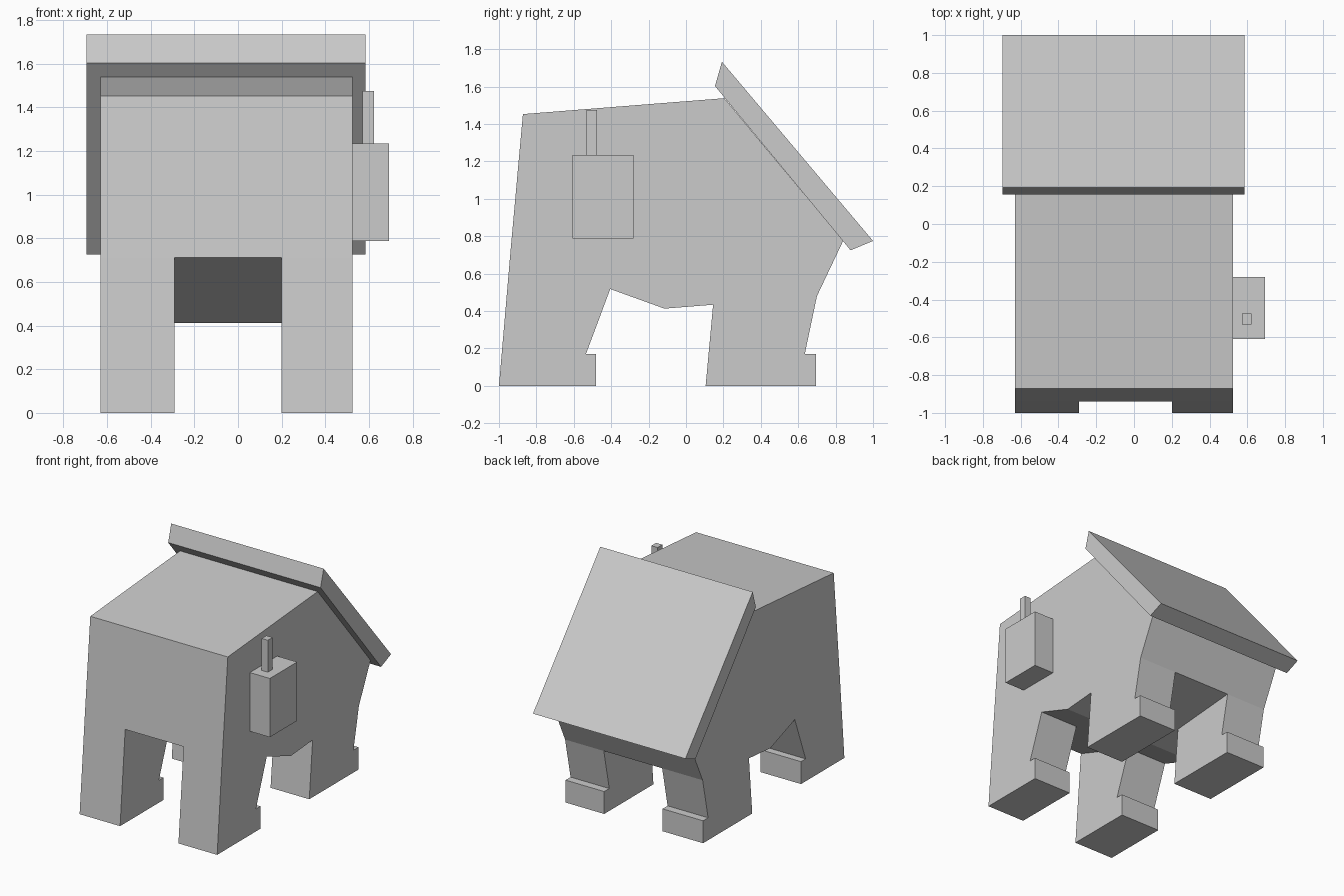
import bpy, bmesh

if "Cube" in bpy.data.objects:
    bpy.data.objects.remove(bpy.data.objects["Cube"])


def prism(name, profile, x0, x1, open_side=False):
    """Extrude a (y, z) profile along x; open_side leaves out the closing edge's hidden face."""
    bm = bmesh.new()
    a = [bm.verts.new((x0, y, z)) for y, z in profile]
    b = [bm.verts.new((x1, y, z)) for y, z in profile]
    bm.faces.new(a)
    bm.faces.new(b[::-1])
    n = len(profile)
    for i in range(n - 1 if open_side else n):
        j = (i + 1) % n
        bm.faces.new((a[i], b[i], b[j], a[j]))
    bmesh.ops.recalc_face_normals(bm, faces=bm.faces)
    me = bpy.data.meshes.new(name)
    bm.to_mesh(me)
    bm.free()
    ob = bpy.data.objects.new(name, me)
    bpy.context.collection.objects.link(ob)
    return ob


def box(name, x0, x1, y0, y1, z0, z1):
    return prism(name, [(y0, z0), (y1, z0), (y1, z1), (y0, z1)], x0, x1)


# Body with sloping belly
prism("body", [(-0.939, 0.711), (-0.115, 0.413), (0.145, 0.434), (0.70, 0.48),
               (0.84, 0.775), (0.205, 1.538), (-0.872, 1.453)], -0.63, 0.525)

# Legs with toes, tops open where they join the belly
front_leg = [(-0.939, 0.711), (-1.0, 0), (-0.48, 0), (-0.48, 0.17),
             (-0.535, 0.17), (-0.405, 0.518)]
rear_leg = [(0.145, 0.434), (0.105, 0), (0.695, 0), (0.695, 0.17),
            (0.635, 0.17), (0.70, 0.48)]
for side, x0, x1 in (("left", -0.63, -0.29), ("right", 0.20, 0.525)):
    prism("front_leg_" + side, front_leg, x0, x1, open_side=True)
    prism("rear_leg_" + side, rear_leg, x0, x1, open_side=True)

# Sloping back plate
prism("back_plate", [(0.155, 1.603), (0.88, 0.725), (1.0, 0.775), (0.192, 1.733)],
      -0.695, 0.585)

# Side pack and its antenna
box("side_pack", 0.525, 0.693, -0.608, -0.28, 0.788, 1.234)
box("antenna", 0.571, 0.623, -0.532, -0.475, 1.234, 1.476)
